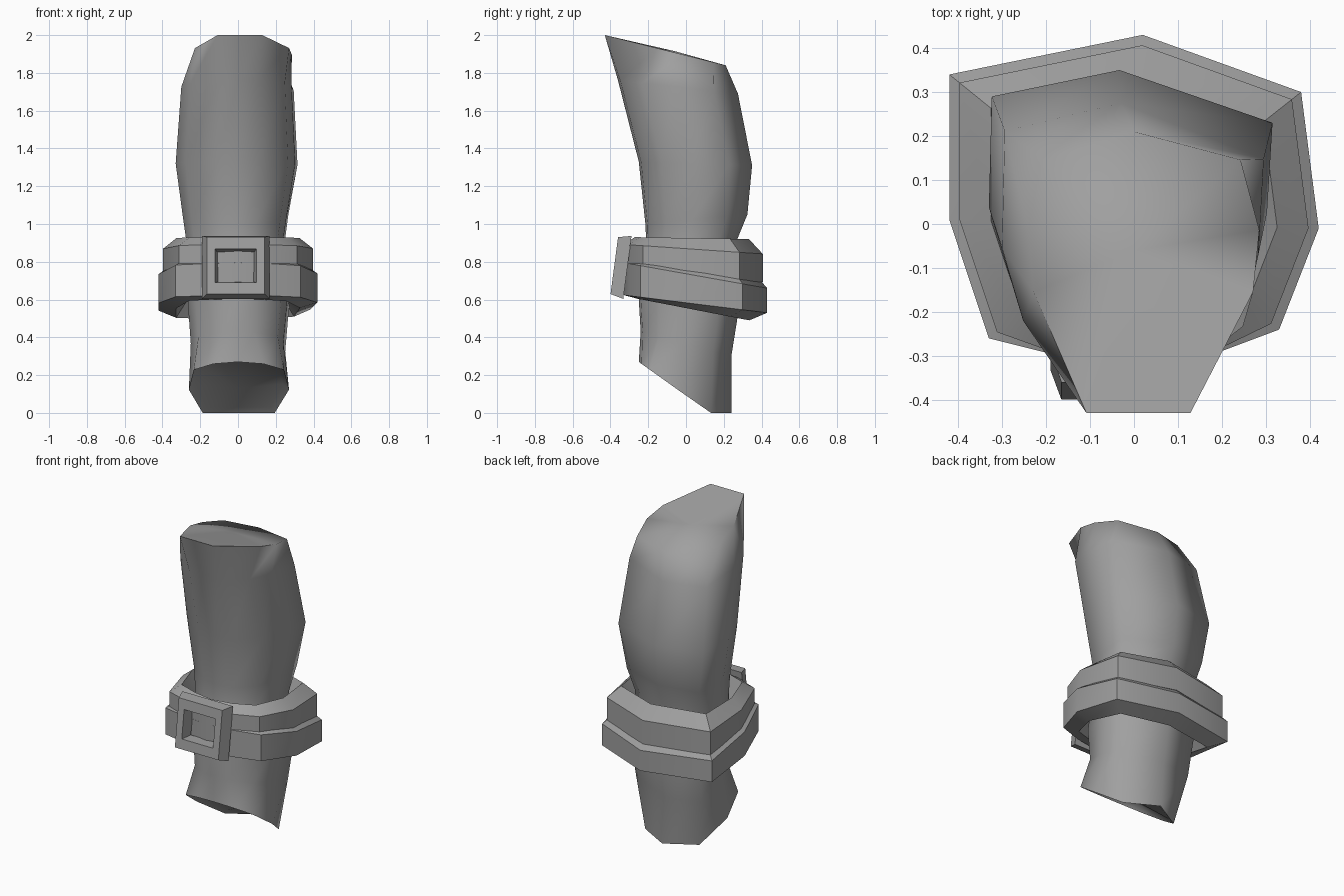
import bpy, bmesh, math
from mathutils import Vector, Matrix

cube = bpy.data.objects.get("Cube")
if cube:
    bpy.data.objects.remove(cube, do_unlink=True)

grey = bpy.data.materials.new("mid_grey")
grey.use_nodes = True
grey.diffuse_color = (0.35, 0.35, 0.35, 1)
grey.node_tree.nodes["Principled BSDF"].inputs["Base Color"].default_value = (0.35, 0.35, 0.35, 1)


def loft(name, rings, angle, tips=None, closed=False):
    """Skin a stack of equal rings; close it on itself or with fans to two tips."""
    bm = bmesh.new()
    loops = [[bm.verts.new(p) for p in ring] for ring in rings]
    n = len(loops[0])
    pairs = list(zip(loops, loops[1:]))
    if closed:
        pairs.append((loops[-1], loops[0]))
    for a, b in pairs:
        for i in range(n):
            j = (i + 1) % n
            bm.faces.new((a[i], a[j], b[j], b[i]))
    if tips:
        for loop, tip in zip((loops[0], loops[-1]), tips):
            centre = bm.verts.new(tip)
            for i in range(n):
                bm.faces.new((loop[i], loop[(i + 1) % n], centre))
    bmesh.ops.recalc_face_normals(bm, faces=bm.faces)
    mesh = bpy.data.meshes.new(name)
    bm.to_mesh(mesh)
    bm.free()
    mesh.materials.append(grey)
    obj = bpy.data.objects.new(name, mesh)
    bpy.context.collection.objects.link(obj)
    bpy.ops.object.select_all(action='DESELECT')
    obj.select_set(True)
    bpy.context.view_layer.objects.active = obj
    bpy.ops.object.shade_smooth_by_angle(angle=math.radians(angle))
    return obj


def mirrored(half):
    """Complete a right-hand outline, running front to back, with its left side."""
    return half + [(-x, y) for x, y in reversed(half) if x > 0]


# Limb cross-sections: width fraction, depth fraction from front to back
foot = mirrored([(0, 0), (.5, .03), (.9, .12), (1, .42), (.72, .78), (0, 1)])
crown = mirrored([(0, 0), (.45, 0), (.95, .43), (1, .65), (.85, .9), (0, 1)])
shaft = [(0, 0), (.34, .02), (.84, .2), (.96, .46), (1, .8), (-.1, 1),
         (-.98, .9), (-1, .48), (-.84, .22), (-.34, .02)]


def limb_ring(outline, z_front, z_back, y_front, y_back, left, right):
    return [Vector((x * (right if x > 0 else left),
                    y_front + v * (y_back - y_front),
                    max(0, z_front + v * (z_back - z_front)))) for x, v in outline]


limb = [
    limb_ring(foot, .27, -.08, -.25, .24, .26, .27),
    limb_ring(shaft, .43, .3, -.24, .24, .25, .25),
    limb_ring(shaft, .6, .55, -.25, .28, .265, .27),
    limb_ring(shaft, .89, .88, -.21, .255, .27, .245),
    limb_ring(shaft, 1.0, 1.05, -.215, .325, .29, .265),
    limb_ring(shaft, 1.33, 1.31, -.25, .35, .33, .315),
    limb_ring(shaft, 1.76, 1.69, -.36, .275, .30, .295),
    limb_ring(crown, 2.0, 1.84, -.43, .21, .24, .285),
]

# Shallow dished sole under a slanted, gently domed crown
sole = [Vector((p.x * .88, p.y * .88, p.z + .03)) for p in limb[0]]
loft("limb", [sole] + limb, 85, tips=((0, .02, .13), (0, -.06, 1.915)))

# Two wrapped straps, each a sloping band with bevelled edges
lower_outline = [(0, -.33), (.17, -.30), (.33, -.24), (.42, -.01), (.38, .30),
                 (.02, .43), (-.42, .34), (-.42, .01), (-.33, -.26), (-.17, -.30)]
upper_outline = [(x * .945, y if y < -.28 else y * .945) for x, y in lower_outline]


def belt(name, outline, section):
    rings = []
    for scale, z_front, z_back in section:
        rings.append([(x * scale, y * scale, z_front + (y + .3) / .73 * (z_back - z_front))
                      for x, y in outline])
    loft(name, rings, 33, closed=True)


belt("lower_strap", lower_outline,
     [(.62, .68, .6), (.78, .60, .49), (1, .62, .53), (1, .79, .66), (.86, .81, .73)])
belt("upper_strap", upper_outline,
     [(.62, .76, .72), (1, .75, .69), (1, .89, .84), (.82, .93, .92)])

# Square buckle frame, leaning forward at its foot
frame = []
for half_x, half_z, y in [(.178, .168, .035), (.153, .152, -.035),
                          (.11, .09, -.035), (.095, .078, .035)]:
    frame.append([(sx * half_x, y, sz * half_z)
                  for sx, sz in ((-1, -1), (1, -1), (1, 1), (-1, 1))])
buckle = loft("buckle", frame, 20, closed=True)
buckle.data.transform(Matrix.Translation((-.012, -.345, .775))
                      @ Matrix.Rotation(math.radians(-7.5), 4, 'X'))
